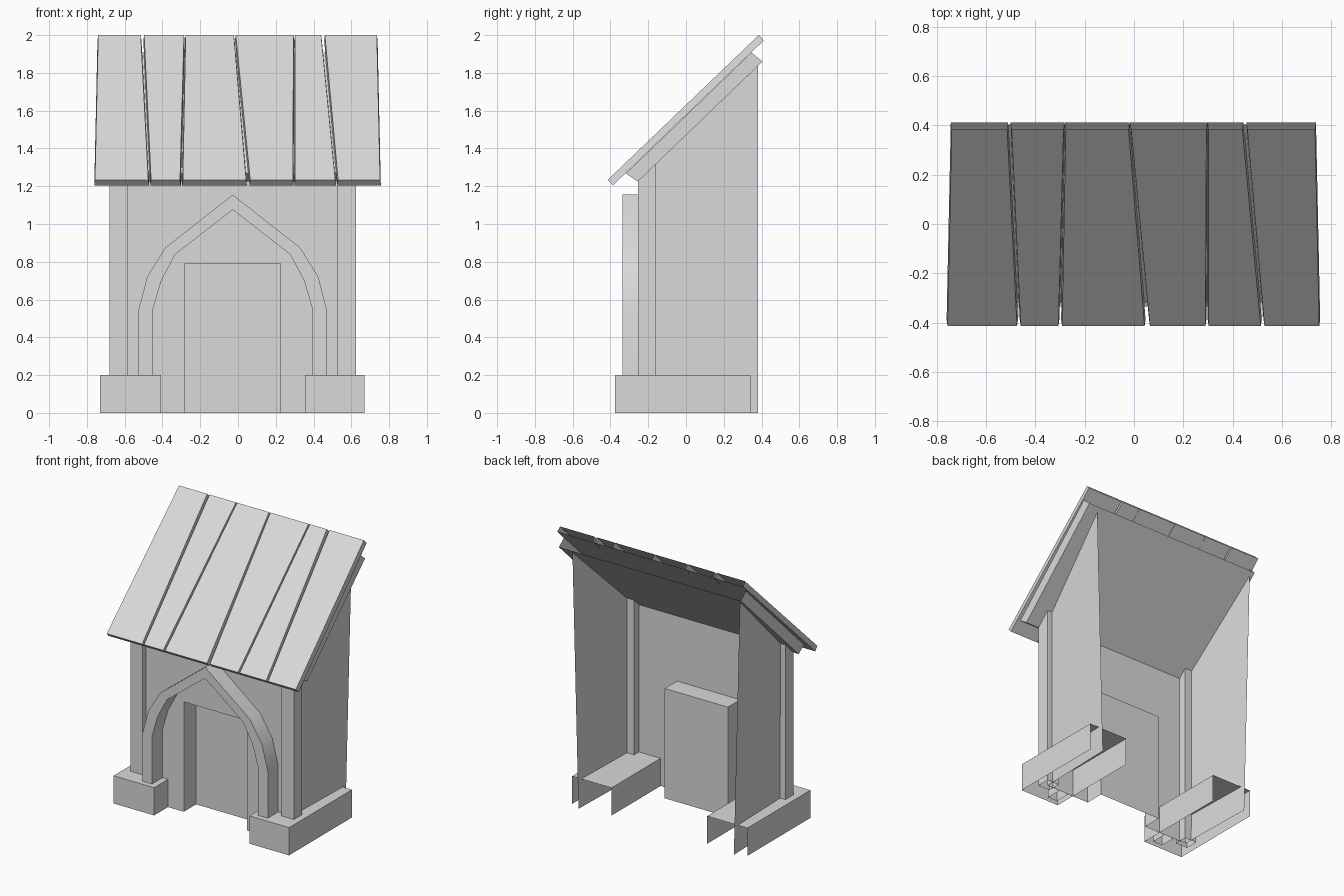
import bpy, bmesh, math

cube = bpy.data.objects.get("Cube")
if cube:
    bpy.data.objects.remove(cube, do_unlink=True)

grey = bpy.data.materials.new("plain_grey")
grey.use_nodes = True
grey.diffuse_color = (0.7, 0.7, 0.7, 1)
for node in grey.node_tree.nodes:
    if node.type == 'BSDF_PRINCIPLED':
        node.inputs["Base Color"].default_value = (0.7, 0.7, 0.7, 1)

MID = -0.028       # the shed body is centred a little to the right
WALL_Y = -0.217    # plane of the front wall


def loft(name, rings, closed=True, first=True, last=True):
    """Bridge equal-length rings of points; optionally cap either end."""
    bm = bmesh.new()
    loops = [[bm.verts.new(p) for p in ring] for ring in rings]
    n = len(loops[0])
    for a, b in zip(loops, loops[1:]):
        for i in range(n if closed else n - 1):
            j = (i + 1) % n
            bm.faces.new((a[i], a[j], b[j], b[i]))
    if first:
        bm.faces.new(loops[0])
    if last:
        bm.faces.new(loops[-1])
    bmesh.ops.recalc_face_normals(bm, faces=bm.faces)
    mesh = bpy.data.meshes.new(name)
    bm.to_mesh(mesh)
    bm.free()
    mesh.materials.append(grey)
    obj = bpy.data.objects.new(name, mesh)
    bpy.context.collection.objects.link(obj)
    return obj


def under_roof(y):
    """Height of the underside of the roof board."""
    return 1.225 + (y + 0.255) * 0.962


# Stone bases, open at the back and below
for side, x0, x1 in (("right", -0.73, -0.407), ("left", 0.355, 0.67)):
    loft(side + "_base",
         [[(x0, y, 0), (x0, y, 0.2), (x1, y, 0.2), (x1, y, 0)]
          for y in (-0.375, 0.342)], closed=False, last=False)

# Corner pillars, and side walls that lean outward towards the back
for side, s in (("right", -1), ("left", 1)):
    foot = [(MID + s * dx, y) for dx, y in
            ((0.555, -0.255), (0.652, -0.255), (0.652, -0.16), (0.555, -0.16))]
    loft(side + "_pillar",
         [[(x, y, 0) for x, y in foot],
          [(x, y, under_roof(y)) for x, y in foot]], first=False)
    loft(side + "_wall",
         [[(MID + s * low, y, 0), (MID + s * high, y, under_roof(y))]
          for y, low, high in ((WALL_Y, 0.605, 0.607), (0.38, 0.62, 0.668))],
         closed=False, first=False, last=False)


# Front wall around the doorway, and the recess behind it
def doorway(y):
    return [(-0.28, y, 0), (-0.28, y, 0.792), (0.224, y, 0.792), (0.224, y, 0)]


top = under_roof(WALL_Y)
loft("front_wall",
     [[(MID - 0.606, WALL_Y, 0), (MID - 0.606, WALL_Y, top),
       (MID + 0.606, WALL_Y, top), (MID + 0.606, WALL_Y, 0)], doorway(WALL_Y)],
     closed=False, first=False, last=False)
loft("door_recess", [doorway(WALL_Y), doorway(WALL_Y + 0.14)],
     closed=False, first=False)

# Pointed arch: outer and inner half profiles, mirrored
half = [((0.5, 0), (0.423, 0)), ((0.5, 0.54), (0.423, 0.545)),
        ((0.453, 0.72), (0.378, 0.7)), ((0.357, 0.875), (0.303, 0.84)),
        ((0, 1.155), (0, 1.075))]
stations = [(-1, o, i) for o, i in half] + [(1, o, i) for o, i in half[-2::-1]]
arch = loft("pointed_arch",
            [[(MID + s * o[0], -0.335, o[1]), (MID + s * i[0], -0.335, i[1]),
              (MID + s * i[0], WALL_Y, i[1]), (MID + s * o[0], WALL_Y, o[1])]
             for s, o, i in stations], first=False, last=False)
bpy.ops.object.select_all(action='DESELECT')
arch.select_set(True)
bpy.context.view_layer.objects.active = arch
bpy.ops.object.shade_smooth_by_angle(angle=math.radians(30))

# Sloping board under the planks, open along the ridge
section = [(0.405, 1.86), (-0.255, 1.225), (-0.318, 1.268), (0.347, 1.908)]
loft("roof_board", [[(x, y, z) for y, z in section] for x in (-0.72, 0.73)],
     closed=False)

# Uneven roof planks: left and right edge at the ridge, then at the eave.
# They are open at the ridge and flare slightly towards the underside.
FLARE = 0.004
planks = [(-0.74, -0.515, -0.757, -0.475), (-0.497, -0.286, -0.46, -0.307),
          (-0.277, -0.022, -0.292, 0.043), (-0.012, 0.294, 0.065, 0.29),
          (0.303, 0.44, 0.303, 0.515), (0.46, 0.735, 0.53, 0.752)]
ridge = ((0.385, 2.0), (0.412, 1.972))
eave = ((-0.415, 1.233), (-0.387, 1.205))
for k, (a, b, c, d) in enumerate(planks):
    loft("roof_plank_%d" % (k + 1),
         [[(x0, *e[0]), (x1, *e[0]), (x1 + FLARE, *e[1]), (x0 - FLARE, *e[1])]
          for x0, x1, e in ((a, b, ridge), (c, d, eave))], first=False)
